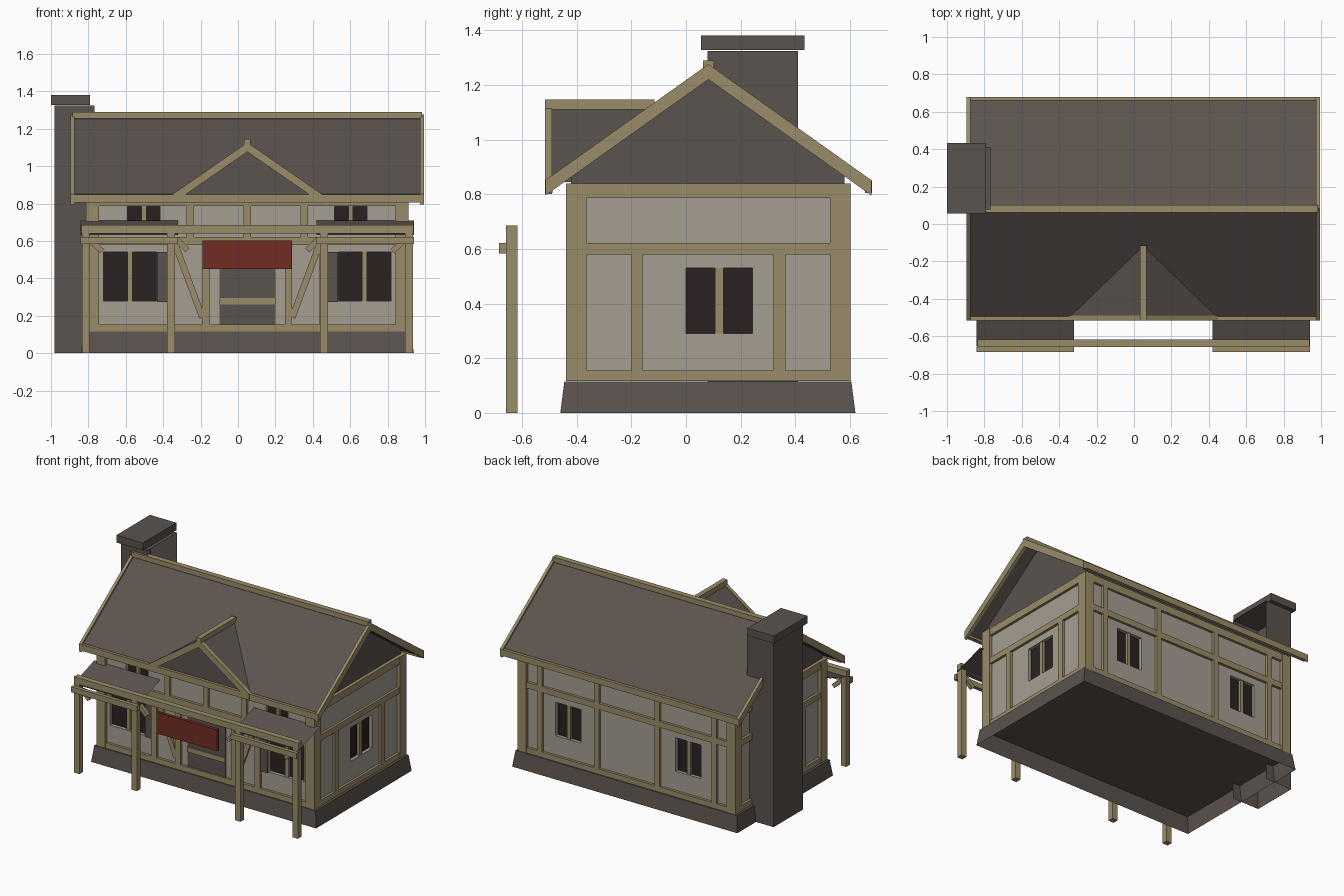
import bpy, bmesh
from mathutils import Vector

if "Cube" in bpy.data.objects:
    bpy.data.objects.remove(bpy.data.objects["Cube"])


def material(name, rgb):
    m = bpy.data.materials.new(name)
    lin = [((c / 255 + 0.055) / 1.055) ** 2.4 for c in rgb]
    m.diffuse_color = (*lin, 1)
    m.use_nodes = True
    m.node_tree.nodes["Principled BSDF"].inputs["Base Color"].default_value = m.diffuse_color
    return m


WOOD = material("timber", (154, 140, 105))
WALL = material("plaster", (166, 157, 145))
STONE = material("dark_stone", (91, 83, 78))
PANE = material("dark_glass", (43, 32, 33))
RED = material("red_sign", (114, 44, 36))
CX = 0.05  # symmetry line of the house


def prism(name, pts, axis, a, b, mat, open_sides=()):
    """Extrude a 2D outline along x or y from a to b; drop faces whose normal is in open_sides."""
    bm = bmesh.new()
    place = (lambda p, t: (t, p[0], p[1])) if axis == "x" else (lambda p, t: (p[0], t, p[1]))
    lo = [bm.verts.new(place(p, a)) for p in pts]
    hi = [bm.verts.new(place(p, b)) for p in pts]
    bm.faces.new(lo)
    bm.faces.new(hi)
    for i in range(len(pts)):
        j = (i + 1) % len(pts)
        bm.faces.new((lo[i], lo[j], hi[j], hi[i]))
    bmesh.ops.recalc_face_normals(bm, faces=bm.faces)
    gone = [f for f in bm.faces if any(f.normal.dot(Vector(d)) > 0.95 for d in open_sides)]
    bmesh.ops.delete(bm, geom=gone, context="FACES")
    me = bpy.data.meshes.new(name)
    bm.to_mesh(me)
    bm.free()
    me.materials.append(mat)
    ob = bpy.data.objects.new(name, me)
    bpy.context.collection.objects.link(ob)
    return ob


def box(name, x0, x1, y0, y1, z0, z1, mat, open_sides=()):
    return prism(name, [(x0, z0), (x1, z0), (x1, z1), (x0, z1)], "y", y0, y1, mat, open_sides)


def pair(name, x0, x1, *rest):
    """A box and its mirror image about the house centre."""
    box(name + "_left", x0, x1, *rest)
    box(name + "_right", 2 * CX - x1, 2 * CX - x0, *rest)


def brace_pair(name, p, q, w, y0, y1):
    p, q = Vector(p), Vector(q)
    d = (q - p).normalized()
    n = Vector((-d.y, d.x)) * w / 2
    pts = [p + n, q + n, q - n, p - n]
    prism(name + "_left", pts, "y", y0, y1, WOOD)
    prism(name + "_right", [(2 * CX - v.x, v.y) for v in pts], "y", y0, y1, WOOD)


def chevron(c, top, half, drop, t):
    e = top - drop
    return [(c - half, e), (c, top), (c + half, e), (c + half, e - t), (c, top - t), (c - half, e - t)]


# Walls, with window recesses cut out
X0, X1, Y0, Y1 = -0.79, 0.89, -0.42, 0.58
walls = box("plaster_walls", X0, X1, Y0, Y1, 0.117, 0.84, WALL)
DEPTH = 0.03


def window(name, side, a, b, z0, z1, bar=0.026):
    def part(n, u0, u1, w0, w1, d0, d1, mat):
        if side == "front":
            return box(n, u0, u1, Y0 + d0, Y0 + d1, w0, w1, mat)
        if side == "back":
            return box(n, u0, u1, Y1 - d1, Y1 - d0, w0, w1, mat)
        return box(n, X1 - d1, X1 - d0, u0, u1, w0, w1, mat)
    cut = part(name + "_cutter", a, b, z0, z1, -0.05, DEPTH, WALL)
    cut.hide_render = True
    cut.hide_viewport = True
    mod = walls.modifiers.new("recess", "BOOLEAN")
    mod.object = cut
    mod.operation = "DIFFERENCE"
    mod.solver = "EXACT"
    part(name + "_pane", a, b, z0, z1, DEPTH - 0.006, DEPTH + 0.002, PANE)
    m = (a + b) / 2
    part(name + "_mullion", m - bar / 2, m + bar / 2, z0, z1, 0.004, DEPTH, WOOD)


window("side_window", "right", 0.0, 0.243, 0.29, 0.53, 0.032)
for tag, s in (("left", -1), ("right", 1)):
    for name, side, c, h, z0, z1 in (("front_window", "front", 0.627, 0.141, 0.28, 0.54),
                                     ("upper_window", "front", 0.553, 0.087, 0.66, 0.785),
                                     ("back_window", "back", 0.475, 0.10, 0.29, 0.53)):
        m = CX + s * c
        window(f"{name}_{tag}", side, m - h, m + h, z0, z1)

# Tapered stone plinth, open underneath
base = box("stone_plinth", -0.84, 0.94, -0.46, 0.62, 0, 0.115, STONE, [(0, 0, -1)])
for v in base.data.vertices:
    if v.co.z > 0.05:
        v.co.x += 0.015 if v.co.x < 0 else -0.015
        v.co.y += 0.015 if v.co.y < 0 else -0.015

# Timber frame: corner posts, rails and studs
P = 0.018
FY, BY = (Y0 - P, Y0 + 0.01), (Y1 - 0.01, Y1 + P)
SX = (X0 - P, X0 + 0.01)
pair("front_corner_post", X0 - P - 0.004, -0.743, Y0 - P - 0.002, -0.364, 0.116, 0.84, WOOD)
pair("back_corner_post", X0 - P - 0.004, -0.743, 0.527, Y1 + P + 0.004, 0.116, 0.84, WOOD)
for n, z0, z1 in (("bottom", 0.116, 0.154), ("middle", 0.579, 0.622), ("top", 0.787, 0.84)):
    box(f"front_{n}_rail", X0, X1, *FY, z0, z1, WOOD)
    box(f"back_{n}_rail", X0, X1, *BY, z0, z1, WOOD)
    pair(f"side_{n}_rail", *SX, Y0, Y1, z0, z1, WOOD)
for i, (a, b) in enumerate(((-0.20, -0.16), (0.32, 0.364))):
    pair(f"side_stud_{i}", *SX, a, b, 0.15, 0.58, WOOD)
pair("front_upper_stud", -0.275, -0.235, *FY, 0.6, 0.8, WOOD)
box("front_centre_stud", 0.03, 0.07, *FY, 0.6, 0.8, WOOD)
pair("front_window_stud", -0.38, -0.337, *FY, 0.15, 0.6, WOOD)
pair("door_side_stud", -0.19, -0.15, *FY, 0.15, 0.6, WOOD)
brace_pair("front_wall_brace", (-0.335, 0.58), (-0.19, 0.19), 0.034, FY[0] + 0.002, FY[1])
pair("back_inner_stud", -0.21, -0.17, *BY, 0.15, 0.8, WOOD)
pair("back_outer_stud", -0.66, -0.62, *BY, 0.15, 0.8, WOOD)

# Door and shutters
box("door", -0.10, 0.20, Y0 - 0.006, Y0 + 0.002, 0.154, 0.579, STONE)
box("door_bar", -0.10, 0.20, Y0 - 0.014, Y0, 0.26, 0.295, WOOD)
pair("front_shutter", -0.434, -0.38, Y0 - 0.01, Y0, 0.275, 0.54, STONE)

# Main roof, gables and trim
RY, EH = 0.082, 0.597
prism("main_roof", chevron(RY, 1.262, 0.577, 0.411, 0.035), "x", -0.88, 0.98, STONE)
prism("gable_wall", [(Y0, 0.835), (Y1, 0.835), (Y1, 0.885), (RY, 1.235), (Y0, 0.885)],
      "x", X0 + 0.005, X1 - 0.005, STONE)
for n, a in (("left", -0.896), ("right", 0.974)):
    prism(f"bargeboard_{n}", chevron(RY, 1.276, EH, 0.425, 0.056), "x", a, a + 0.021, WOOD)
box("front_eave_board", -0.88, 0.98, -0.515, -0.488, 0.805, 0.85, WOOD)
box("back_eave_board", -0.88, 0.98, 0.655, 0.68, 0.805, 0.85, WOOD)
prism("ridge_beam", [(RY - 0.02, 1.29), (RY + 0.02, 1.29), (RY + 0.02, 1.255), (RY, 1.24),
                     (RY - 0.02, 1.255)], "x", -0.885, 0.985, WOOD)

# Front dormer
prism("dormer_roof", [(-0.35, 0.845), (0.45, 0.845), (CX, 1.12)], "y", -0.495, -0.115, STONE)
prism("dormer_bargeboard", chevron(CX, 1.127, 0.40, 0.277, 0.05), "y", -0.516, -0.49, WOOD)
box("dormer_ridge", 0.032, 0.068, -0.516, -0.115, 1.11, 1.146, WOOD)

# Chimney shell, open underneath and towards the house
box("chimney_shaft", -0.98, -0.768, 0.078, 0.409, 0, 1.325, STONE, [(0, 0, -1), (1, 0, 0)])
box("chimney_cap", -1.0, -0.79, 0.055, 0.434, 1.328, 1.381, STONE)

# Porch: posts, beams, braces and hanging sign
PY = (-0.658, -0.617)
pair("porch_outer_post", -0.835, -0.793, *PY, 0, 0.65, WOOD)
pair("porch_inner_post", -0.38, -0.338, *PY, 0, 0.65, WOOD)
box("porch_beam", -0.838, 0.938, *PY, 0.64, 0.685, WOOD)
pair("porch_front_beam", -0.842, -0.32, -0.684, -0.657, 0.583, 0.622, WOOD)
brace_pair("porch_outer_brace", (-0.785, 0.60), (-0.725, 0.545), 0.03, -0.65, -0.625)
brace_pair("porch_inner_brace", (-0.33, 0.61), (-0.27, 0.55), 0.03, -0.65, -0.625)
box("hanging_sign", -0.19, 0.29, -0.65, -0.627, 0.45, 0.602, RED)

# Porch roofs: single sloped sheets
for n, a, b in (("left", -0.842, -0.32), ("right", 0.42, 0.942)):
    me = bpy.data.meshes.new("porch_roof_" + n)
    me.from_pydata([(a, -0.655, 0.632), (b, -0.655, 0.632), (b, -0.42, 0.71), (a, -0.42, 0.71)],
                   [], [(0, 1, 2, 3)])
    me.materials.append(STONE)
    bpy.context.collection.objects.link(bpy.data.objects.new("porch_roof_" + n, me))
